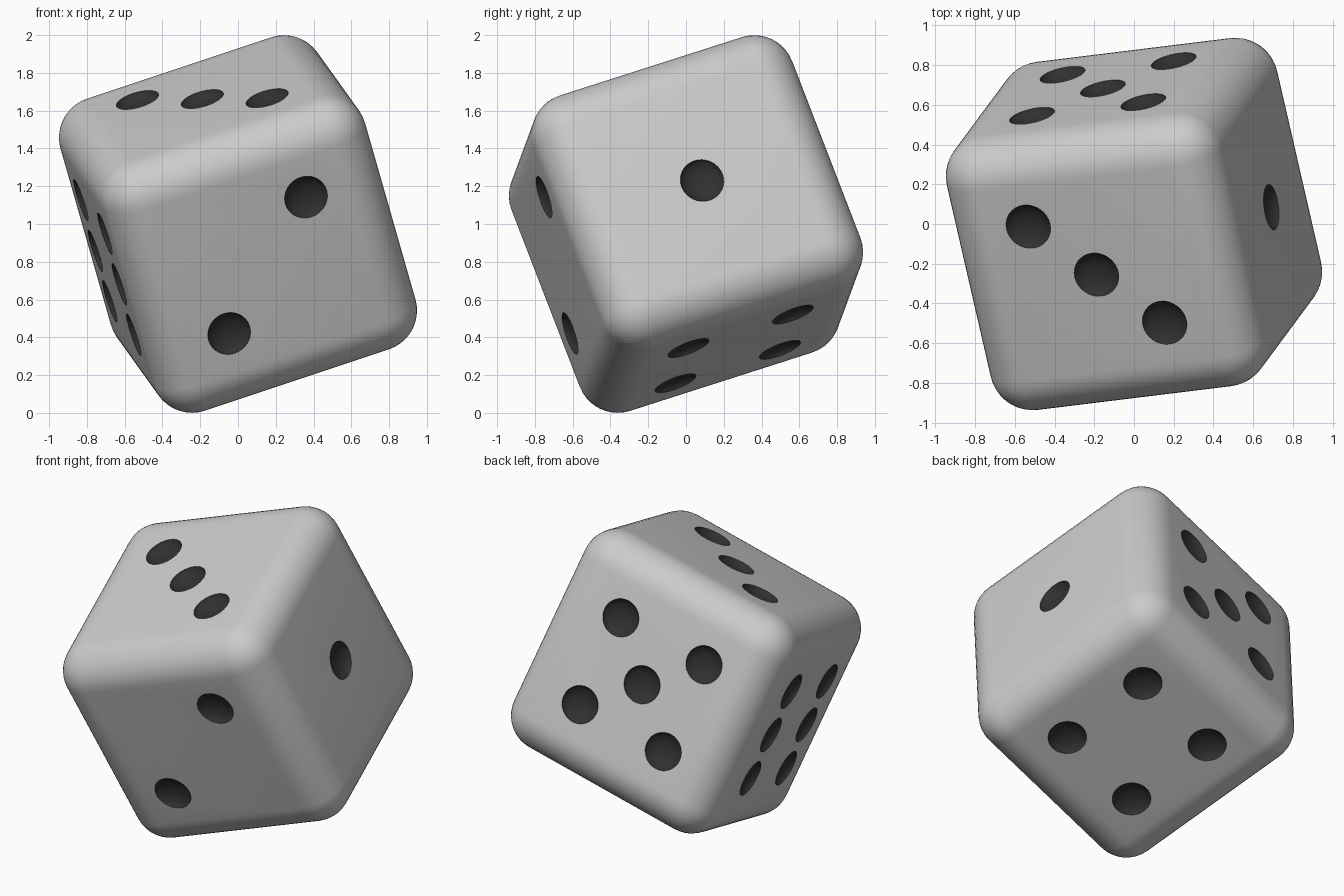
import bpy, bmesh, math
from mathutils import Vector, Matrix, Euler

if "Cube" in bpy.data.objects:
    bpy.data.objects.remove(bpy.data.objects["Cube"])

HALF, ROUND = 0.734, 0.217      # half width of the cube, edge rounding radius
STEP = 0.297                    # pip offset from a face centre
PIP_R, PIP_D = 0.118, 0.06      # pip cutter radius and half depth

def material(name, rgb):
    m = bpy.data.materials.new(name)
    m.diffuse_color = (*rgb, 1)
    m.use_nodes = True
    m.node_tree.nodes["Principled BSDF"].inputs["Base Color"].default_value = m.diffuse_color
    return m

mats = [material("body_grey", (0.8, 0.8, 0.8)), material("pip_black", (0.03, 0.03, 0.03))]

def add_object(name, bm):
    me = bpy.data.meshes.new(name)
    bm.to_mesh(me)
    bm.free()
    for m in mats:
        me.materials.append(m)
    ob = bpy.data.objects.new(name, me)
    bpy.context.collection.objects.link(ob)
    return ob

# body: cube with rounded edges
bm = bmesh.new()
bmesh.ops.create_cube(bm, size=2 * HALF)
die = add_object("die", bm)
bev = die.modifiers.new("round_edges", 'BEVEL')
bev.width, bev.segments, bev.limit_method = ROUND, 10, 'NONE'

# pip layout: (normal, first axis, second axis, offsets in steps)
X, Y, Z = Vector((1, 0, 0)), Vector((0, 1, 0)), Vector((0, 0, 1))
corners = [(i, j) for i in (-1, 1) for j in (-1, 1)]
diagonal = [(-1, -1), (1, 1)]
faces = [
    (X, Y, Z, [(0, 0)]),
    (-Y, X, Z, diagonal),
    (Z, X, -Y, diagonal + [(0, 0)]),
    (-Z, X, Y, corners),
    (Y, X, Z, corners + [(0, 0)]),
    (-X, Y, Z, [(i, j) for i in (-1, 1) for j in (-1, 0, 1)]),
]

# pip cutters: flattened spheres just breaking each face
bm = bmesh.new()
for n, u, v, spots in faces:
    turn = n.to_track_quat('Z', 'Y').to_matrix().to_4x4()
    for i, j in spots:
        at = n * (HALF + 0.01) + (u * i + v * j) * STEP
        mat = Matrix.Translation(at) @ turn @ Matrix.Diagonal((PIP_R, PIP_R, PIP_D, 1))
        bmesh.ops.create_uvsphere(bm, u_segments=32, v_segments=24, radius=1, matrix=mat)
for f in bm.faces:
    f.material_index = 1
cutter = add_object("pip_cutter", bm)
cutter.hide_render = True

cut = die.modifiers.new("pips", 'BOOLEAN')
cut.operation, cut.solver, cut.object = 'DIFFERENCE', 'EXACT', cutter

# apply the modifiers, then remove the cutter
deps = bpy.context.evaluated_depsgraph_get()
mesh = bpy.data.meshes.new_from_object(die.evaluated_get(deps))
die.modifiers.clear()
die.data = mesh
bpy.data.objects.remove(cutter)

# smooth shading with crisp pip rims
bpy.context.view_layer.objects.active = die
die.select_set(True)
bpy.ops.object.shade_smooth_by_angle(angle=math.radians(30))

# tumbled pose, resting on its lowest corner
die.rotation_euler = Euler([math.radians(a) for a in (18.3, -18.3, 7)])
die.location = (0, 0, 1)
